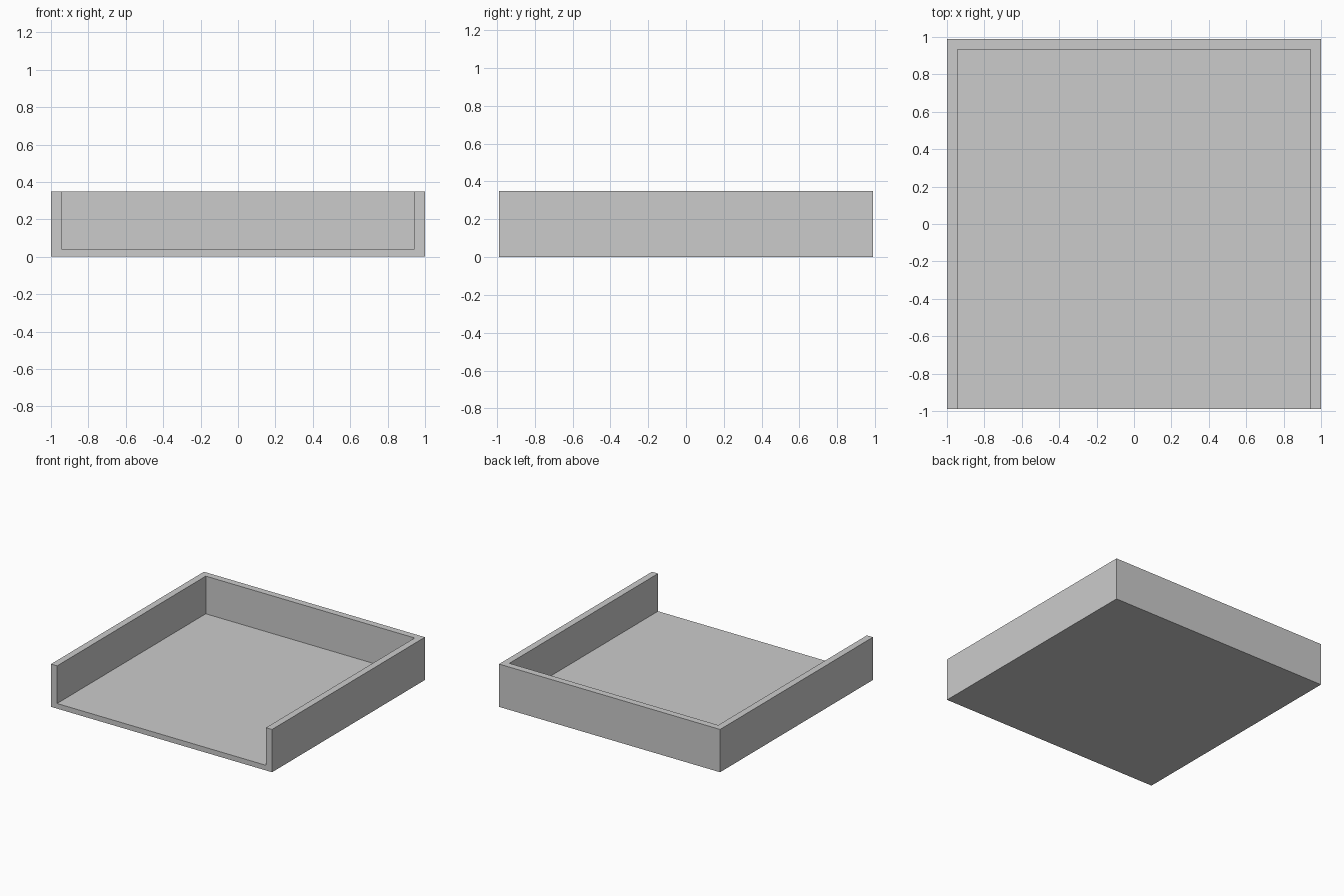
import bpy

if "Cube" in bpy.data.objects:
    bpy.data.objects.remove(bpy.data.objects["Cube"])

HALF_X, HALF_Y, HEIGHT = 1.0, 0.988, 0.35
WALL, FLOOR = 0.055, 0.042


def box(name, lo, hi):
    """Axis-aligned box between two corners, with clean scale."""
    centre = [(a + b) / 2 for a, b in zip(lo, hi)]
    bpy.ops.mesh.primitive_cube_add(size=1, location=centre)
    obj = bpy.context.object
    obj.name = name
    obj.scale = [b - a for a, b in zip(lo, hi)]
    bpy.ops.object.transform_apply(location=True, rotation=False, scale=True)
    return obj


# Tray body: floor with left, right and back walls
tray = box("tray", (-HALF_X, -HALF_Y, 0), (HALF_X, HALF_Y, HEIGHT))

# Hollow, running out through the open front and top
hollow = box("hollow_cutter",
             (-HALF_X + WALL, -HALF_Y - 0.2, FLOOR),
             (HALF_X - WALL, HALF_Y - WALL, HEIGHT + 0.2))
hollow.hide_render = True

cut = tray.modifiers.new("hollow", 'BOOLEAN')
cut.operation = 'DIFFERENCE'
cut.solver = 'EXACT'
cut.object = hollow

# Keep only the finished tray
bpy.context.view_layer.objects.active = tray
bpy.ops.object.modifier_apply(modifier=cut.name)
bpy.data.objects.remove(hollow, do_unlink=True)
